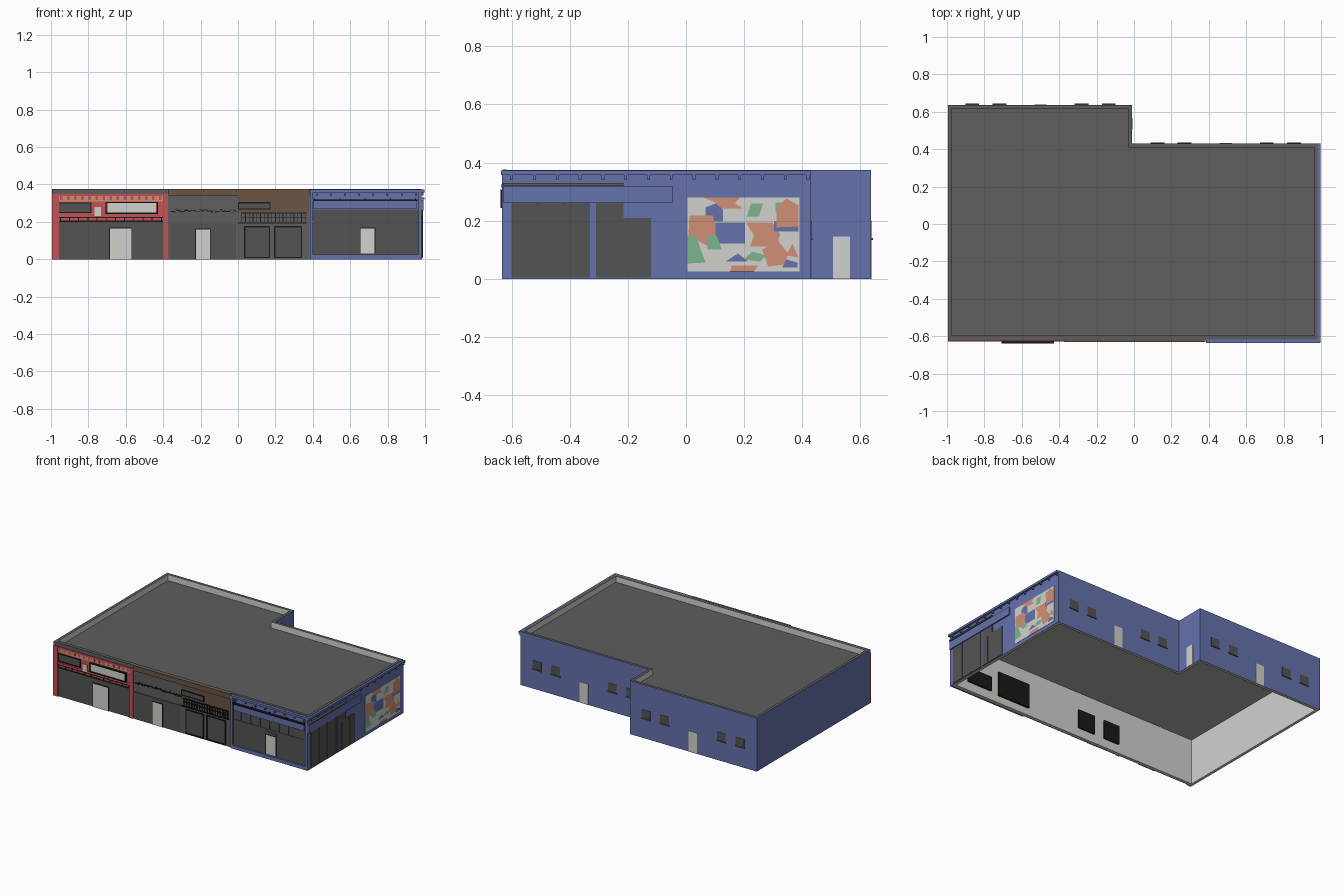
import bpy, bmesh, random

cube = bpy.data.objects.get("Cube")
if cube:
    bpy.data.objects.remove(cube, do_unlink=True)
random.seed(4)


def material(name, *rgb):
    mat = bpy.data.materials.new(name)
    mat.use_nodes = True
    mat.diffuse_color = (*rgb, 1)
    mat.node_tree.nodes["Principled BSDF"].inputs["Base Color"].default_value = (*rgb, 1)
    return mat


blue = material("blue paint", .13, .17, .41)
grey = material("dark grey", .112, .112, .112)
shade = material("shopfront grey", .088, .088, .088)
light = material("light grey", .64, .64, .61)
ceiling_grey = material("ceiling grey", .42, .42, .4)
red = material("red paint", .56, .085, .095)
coral = material("coral", .64, .28, .18)
green = material("green", .21, .46, .28)
brown = material("brown", .14, .092, .06)
black = material("black metal", .01, .01, .01)


def finish(name, bm, *mats):
    bmesh.ops.recalc_face_normals(bm, faces=bm.faces)
    mesh = bpy.data.meshes.new(name)
    bm.to_mesh(mesh)
    bm.free()
    for mat in mats:
        mesh.materials.append(mat)
    obj = bpy.data.objects.new(name, mesh)
    bpy.context.collection.objects.link(obj)
    return obj


def boxes(name, items, mat):
    """One object from boxes given as (x range, y range, z range)."""
    bm = bmesh.new()
    for ranges in items:
        verts = bmesh.ops.create_cube(bm, size=1)["verts"]
        for v in verts:
            v.co = [lo + (c + .5) * (hi - lo) for c, (lo, hi) in zip(v.co, ranges)]
    return finish(name, bm, mat)


LEFT, RIGHT, FRONT, STEP, STEP_BACK, BACK = -.995, .982, -.617, -.01, .43, .637


# Items on a facade are (start, end, bottom, top); depth is how far they stand out
def front(name, items, depth, mat):
    return boxes(name, [((a, b), (FRONT - depth, FRONT), (lo, hi)) for a, b, lo, hi in items], mat)


def side(name, items, depth, mat, wall=RIGHT):
    return boxes(name, [((wall, wall + depth), (a, b), (lo, hi)) for a, b, lo, hi in items], mat)


def back(name, items, depth, mat, wall):
    return boxes(name, [((a, b), (wall, wall + depth), (lo, hi)) for a, b, lo, hi in items], mat)


def frame(a, b, lo, hi, t=.006):
    return [(a, a + t, lo, hi), (b - t, b, lo, hi), (a, b, lo, lo + t), (a, b, hi - t, hi)]


def posts(a, b, count, lo, hi, t=.005):
    step = (b - a) / (count - 1)
    return [(a + i * step - t / 2, a + i * step + t / 2, lo, hi) for i in range(count)]


def outline(d):
    return [(LEFT + d, FRONT + d), (RIGHT - d, FRONT + d), (RIGHT - d, STEP_BACK - d),
            (STEP - d, STEP_BACK - d), (STEP - d, BACK - d), (LEFT + d, BACK - d)]


def slab(name, inset, bottom, thickness, mat):
    bm = bmesh.new()
    base = bm.faces.new([bm.verts.new((x, y, bottom)) for x, y in outline(inset)])
    top = bmesh.ops.extrude_face_region(bm, geom=[base], use_keep_orig=True)["geom"]
    bmesh.ops.translate(bm, vec=(0, 0, thickness), verts=[v for v in top if isinstance(v, bmesh.types.BMVert)])
    return finish(name, bm, mat)


# Outer walls with a parapet: blue outside, light inside, grey rim
bm = bmesh.new()
loops = [[bm.verts.new((x, y, z)) for x, y in outline(d)]
         for d, z in ((0, 0), (0, .375), (.02, .375), (.02, 0))]
for k in range(4):
    lower, upper = loops[k], loops[(k + 1) % 4]
    for i in range(6):
        j = (i + 1) % 6
        face = bm.faces.new((lower[i], lower[j], upper[j], upper[i]))
        face.material_index = (0, 1, 2, 2)[k]
finish("outer_walls", bm, blue, grey, light)

# Roof and ceiling
slab("roof", .015, .325, .008, grey)
slab("ceiling", .018, .318, .006, ceiling_grey)

# Red shop
front("red_shop_coping", [(LEFT, -.374, .35, .375)], .005, grey)
front("red_shop_wall", [(LEFT, -.38, .2, .35)], .005, red)
front("red_shop_columns", [(LEFT, -.958, 0, .35), (-.402, -.374, 0, .35)], .012, red)
front("red_shop_cornice", [(LEFT, -.374, .337, .35), (-.96, -.4, .228, .24)], .01, red)
front("red_shop_frieze", [(-.96, -.4, .31, .337)], .007, coral)
front("red_shop_dentils", posts(-.945, -.415, 15, .318, .337, .014), .009, red)
front("red_shop_glazing", [(-.96, -.4, 0, .2)], .004, shade)
front("red_shop_transom", [(-.96, -.4, .2, .207), (-.96, -.4, .22, .227)]
      + posts(-.95, -.41, 12, .2, .225), .009, black)
front("red_shop_window", [(-.96, -.785, .25, .3)], .008, shade)
front("red_shop_sign", [(-.7, -.435, .25, .3)], .016, light)
front("red_shop_window_frame", frame(-.962, -.782, .247, .304), .011, black)
front("red_shop_sign_frame", frame(-.708, -.427, .243, .307), .021, black)
front("red_shop_lamp", [(-.767, -.733, .23, .28)], .011, light)

# Plain grey shop
front("grey_shop_wall", [(-.374, 0, 0, .345)], .005, grey)
front("grey_shop_glazing", [(-.36, -.01, 0, .185)], .007, shade)
front("grey_shop_ledge", [(-.374, 0, .186, .191)], .01, shade)
lights = []
for i in range(36):
    x, z = -.365 + i * .01, .255 + random.uniform(-.006, .006)
    lights.append((x, x + .012, z, z + random.uniform(.003, .007)))
front("grey_shop_light_string", lights, .012, black)

# Brown shop and the brown cornice it shares with the grey one
front("brown_cornice", [(-.374, .383, .34, .376)], .014, brown)
front("brown_shop_wall", [(0, .383, .25, .345)], .006, brown)
front("brown_shop_base", [(0, .383, 0, .25)], .006, grey)
front("brown_shop_windows", [(.035, .17, .01, .175), (.195, .34, .01, .175)], .009, shade)
front("brown_shop_window_frames", frame(.033, .172, .006, .178, .007) + frame(.193, .343, .006, .178, .007),
      .013, black)
front("brown_shop_sign", [(0, .175, .265, .305)], .01, shade)
front("brown_shop_sign_frame", frame(0, .175, .265, .305), .013, black)
front("brown_shop_railing", posts(.02, .36, 18, .195, .25, .004)
      + [(0, .365, .19, .196), (.015, .365, .245, .251), (.015, .365, .222, .226)], .014, black)

# Blue corner shop
front("blue_shop_glazing", [(.4, .965, .025, .265)], .005, shade)
front("blue_shop_pillars", [(.385, .4, 0, .36), (.964, RIGHT, 0, .36)], .016, blue)
front("blue_shop_plinth", [(.385, RIGHT, 0, .025)], .016, blue)
front("blue_shop_sign", [(.405, .955, .27, .315)], .014, blue)
front("blue_shop_sign_edge", [(.4, .96, .312, .319)] + posts(.41, .95, 5, .312, .326), .018, black)
front("blue_shop_mullions", posts(.46, .9, 7, .205, .262) + posts(.5, .88, 3, .03, .2)
      + [(.402, .962, .2, .205)], .008, shade)

# Cornice with brackets along the painted front and side
front("front_cornice", [(.385, .997, .357, .372)], .02, blue)
front("front_brackets", posts(.42, .95, 8, .337, .357, .008), .014, blue)
side("side_cornice", [(FRONT - .02, STEP_BACK, .357, .372)], .015, blue)
side("side_brackets", posts(-.6, .42, 14, .342, .357, .01), .01, blue)

# Shop windows, sign band and ledge on the side wall
side("side_glazing", [(-.6, -.33, .005, .26), (-.31, -.215, .005, .26), (-.215, -.12, .005, .21)], .005, shade)
side("side_mullions", posts(-.51, -.42, 2, .01, .26, .004) + posts(-.26, -.17, 2, .01, .2, .004), .007, shade)
side("side_sign_band", [(-.63, -.045, .262, .317)], .009, blue)
side("side_ledge", [(-.63, -.215, .32, .33)], .014, grey)

# Mural: overlapping painted shapes, in steps from its lower corner
side("mural_ground", [(.005, .39, .025, .28)], .002, light)
mural = [
    (coral, (15, 74), (52, 74), (47, 68), (55, 63), (24, 63), (28, 69)),
    (blue, (18, 50), (18, 64), (28, 68), (35, 62), (35, 50)),
    (coral, (1, 36), (2, 56), (25, 56), (30, 40), (26, 22)),
    (blue, (28, 28), (28, 49), (57, 49), (57, 28)),
    (green, (0, 8), (0, 36), (8, 36), (18, 9)),
    (green, (20, 22), (20, 36), (29, 36), (34, 22)),
    (green, (59, 55), (63, 68), (75, 68), (71, 55)),
    (coral, (58, 49), (84, 49), (92, 37), (88, 25), (62, 25), (66, 36)),
    (green, (87, 59), (87, 69), (96, 69), (100, 59)),
    (blue, (86, 40), (86, 50), (110, 48), (110, 40)),
    (coral, (88, 44), (88, 64), (98, 73), (110, 66), (110, 45)),
    (coral, (80, 5), (74, 22), (90, 30), (100, 18), (96, 7)),
    (coral, (98, 16), (104, 28), (110, 14)),
    (blue, (38, 10), (50, 18), (60, 10)),
    (green, (56, 12), (64, 20), (78, 16), (72, 10)),
    (blue, (94, 4), (98, 12), (109, 9), (109, 4)),
    (coral, (42, 0), (44, 6), (70, 6), (66, 0)),
]
for n, (mat, *points) in enumerate(mural):
    bm = bmesh.new()
    x = RIGHT + .0024 + n * .0002
    bm.faces.new([bm.verts.new((x, .005 + u / 288, .025 + v / 290)) for u, v in points])
    shape = finish(f"mural_shape_{n + 1}", bm, mat)
    if shape.data.polygons[0].normal.x < 0:
        shape.data.flip_normals()

# Light front doors in dark frames
doors = [(-.685, -.57, 0, .165), (-.225, -.15, 0, .16), (.655, .73, .03, .165)]
front("front_doors", doors, .009, light)
front("front_door_frames", [part for a, b, lo, hi in doors for part in (
    (a - .004, a, lo, hi), (b, b + .004, lo, hi), (a - .004, b + .004, hi, hi + .004))], .011, black)
front("blue_shop_door_light", [(.651, .734, .169, .187)], .009, shade)

# Doors and windows at the rear, the same on both back walls
side("step_door", [(.505, .565, 0, .145)], .002, light, STEP)
for part, middle, wall in (("left", .49, STEP_BACK), ("right", -.5, BACK)):
    panes = [(middle + d - .034, middle + d + .034) for d in (-.365, -.22, .22, .365)]
    back(f"rear_{part}_windows", [(a, b, .14, .2) for a, b in panes], .002, shade, wall)
    back(f"rear_{part}_sills", [(a - .003, b + .003, .133, .14) for a, b in panes], .006, shade, wall)
    back(f"rear_{part}_door", [(middle - .033, middle + .033, 0, .145)], .002, light, wall)

# Dark display backs on the inside of the front wall
back("inner_displays", [(.68, .87, .06, .16), (.37, .62, .05, .22), (-.17, -.04, .06, .19), (-.37, -.25, .06, .19)],
     .012, black, FRONT + .02)
